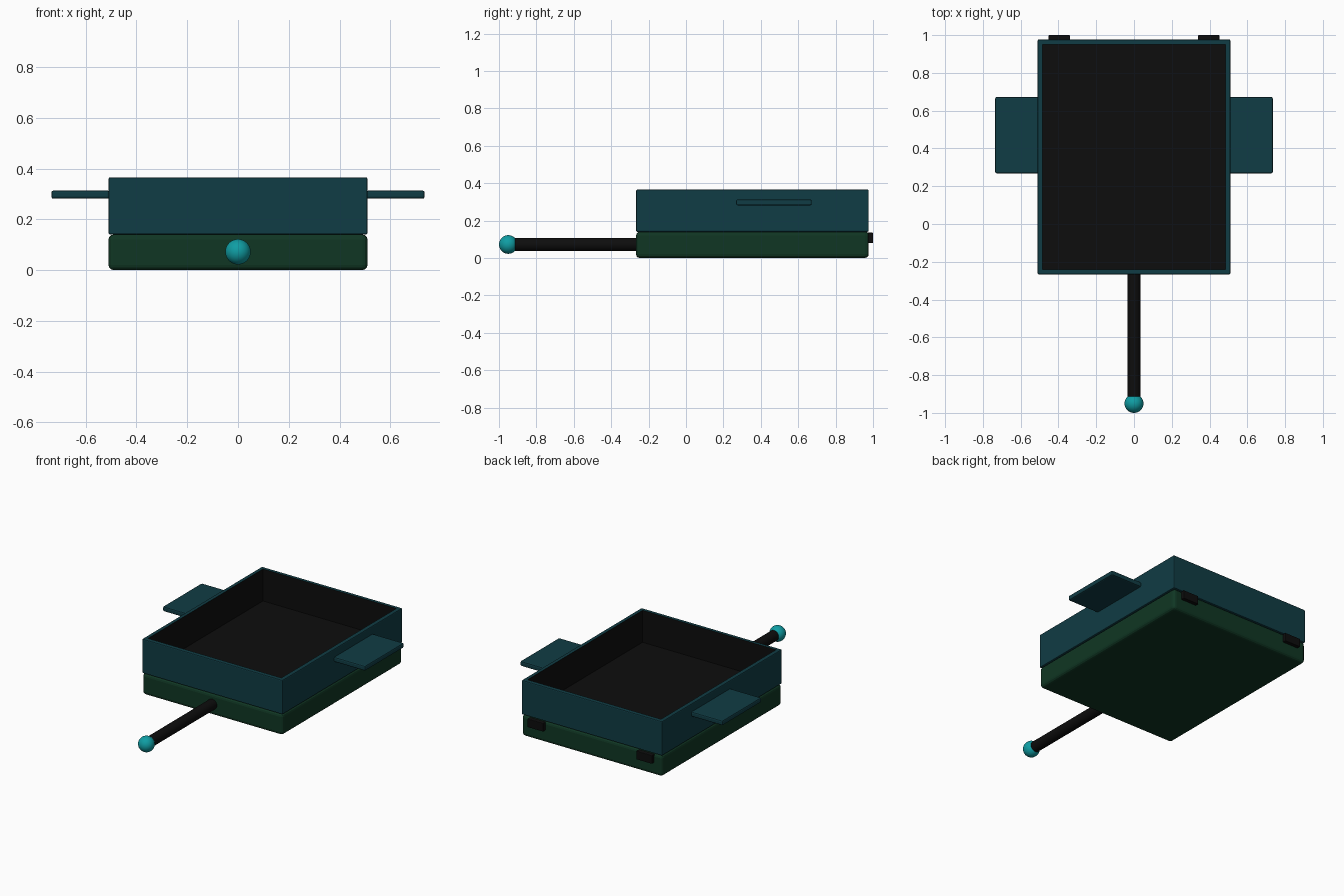
import bpy
import bmesh
import math
from mathutils import Vector

if "Cube" in bpy.data.objects:
    bpy.data.objects.remove(bpy.data.objects["Cube"], do_unlink=True)


def material(name, rgb):
    mat = bpy.data.materials.new(name)
    mat.use_nodes = True
    mat.diffuse_color = (*rgb, 1)
    mat.node_tree.nodes["Principled BSDF"].inputs["Base Color"].default_value = (*rgb, 1)
    return mat


teal = material("dark teal", (0.005, 0.045, 0.058))
green = material("dark green", (0.005, 0.037, 0.017))
black = material("black", (0.004, 0.004, 0.004))
cyan = material("bright teal", (0.005, 0.34, 0.37))


def finish(obj, name, mat, bevel=0, segments=2):
    obj.name = name
    obj.data.materials.append(mat)
    if bevel:
        mod = obj.modifiers.new("Bevel", "BEVEL")
        mod.width, mod.segments = bevel, segments
    return obj


def box(name, low, high, mat, bevel=0, segments=2):
    """Box between two opposite corners."""
    low, high = Vector(low), Vector(high)
    bpy.ops.mesh.primitive_cube_add(size=1, location=(low + high) / 2)
    obj = bpy.context.object
    obj.scale = high - low
    bpy.ops.object.transform_apply(location=False, rotation=False, scale=True)
    return finish(obj, name, mat, bevel, segments)


# Body extents
HALF, FRONT, BACK = 0.51, -0.267, 0.977
SEAM, RIM = 0.14, 0.365
WALL, FLOOR = 0.036, 0.155

# Rounded lower base
box("base", (-HALF, FRONT, 0), (HALF, BACK, SEAM), green, 0.02, 3)

# Open tray: the top face is inset and pushed down, the lining is black
tray = box("tray", (-HALF, FRONT, SEAM), (HALF, BACK, RIM), teal)
tray.data.materials.append(black)
bm = bmesh.new()
bm.from_mesh(tray.data)
top = max(bm.faces, key=lambda f: f.calc_center_median().z)
bmesh.ops.inset_region(bm, faces=[top], thickness=WALL)
lining = bmesh.ops.extrude_face_region(bm, geom=[top])["geom"]
verts = [g for g in lining if isinstance(g, bmesh.types.BMVert)]
bmesh.ops.translate(bm, vec=(0, 0, FLOOR - RIM), verts=verts)
if top.is_valid:
    bmesh.ops.delete(bm, geom=[top], context="FACES_ONLY")
bmesh.ops.recalc_face_normals(bm, faces=bm.faces)
for face in bm.faces:
    if any(v in verts for v in face.verts):
        face.material_index = 1
outer = [e for e in bm.edges if all(
    abs(abs(v.co.x) - HALF) < 0.001 for v in e.verts)
    or all(abs(abs(v.co.y) - (BACK - FRONT) / 2) < 0.001 for v in e.verts)]
bmesh.ops.bevel(bm, geom=outer, offset=0.006, segments=2, profile=0.5,
                affect="EDGES", material=0)
bm.to_mesh(tray.data)
bm.free()

# Side flaps and rear blocks, mirrored left and right
for side, label in ((1, "left"), (-1, "right")):
    box(label + "_flap", (min(side * 0.505, side * 0.735), 0.268, 0.281),
        (max(side * 0.505, side * 0.735), 0.672, 0.313), teal, 0.008)
    box(label + "_rear_block", (side * 0.395 - 0.057, BACK - 0.01, 0.08),
        (side * 0.395 + 0.057, 1, 0.135), black, 0.004)

# Front drawbar
bar_start, bar_end = -0.92, FRONT + 0.02
bpy.ops.mesh.primitive_cylinder_add(
    vertices=32, radius=0.034, depth=bar_end - bar_start,
    location=(0, (bar_start + bar_end) / 2, 0.072), rotation=(math.pi / 2, 0, 0))
finish(bpy.context.object, "drawbar", black)
bpy.ops.object.shade_smooth_by_angle()

# Ball at the end of the drawbar
bpy.ops.mesh.primitive_uv_sphere_add(
    segments=32, ring_count=16, radius=0.05, location=(0, -0.95, 0.072))
finish(bpy.context.object, "ball", cyan)
bpy.ops.object.shade_smooth_by_angle()
